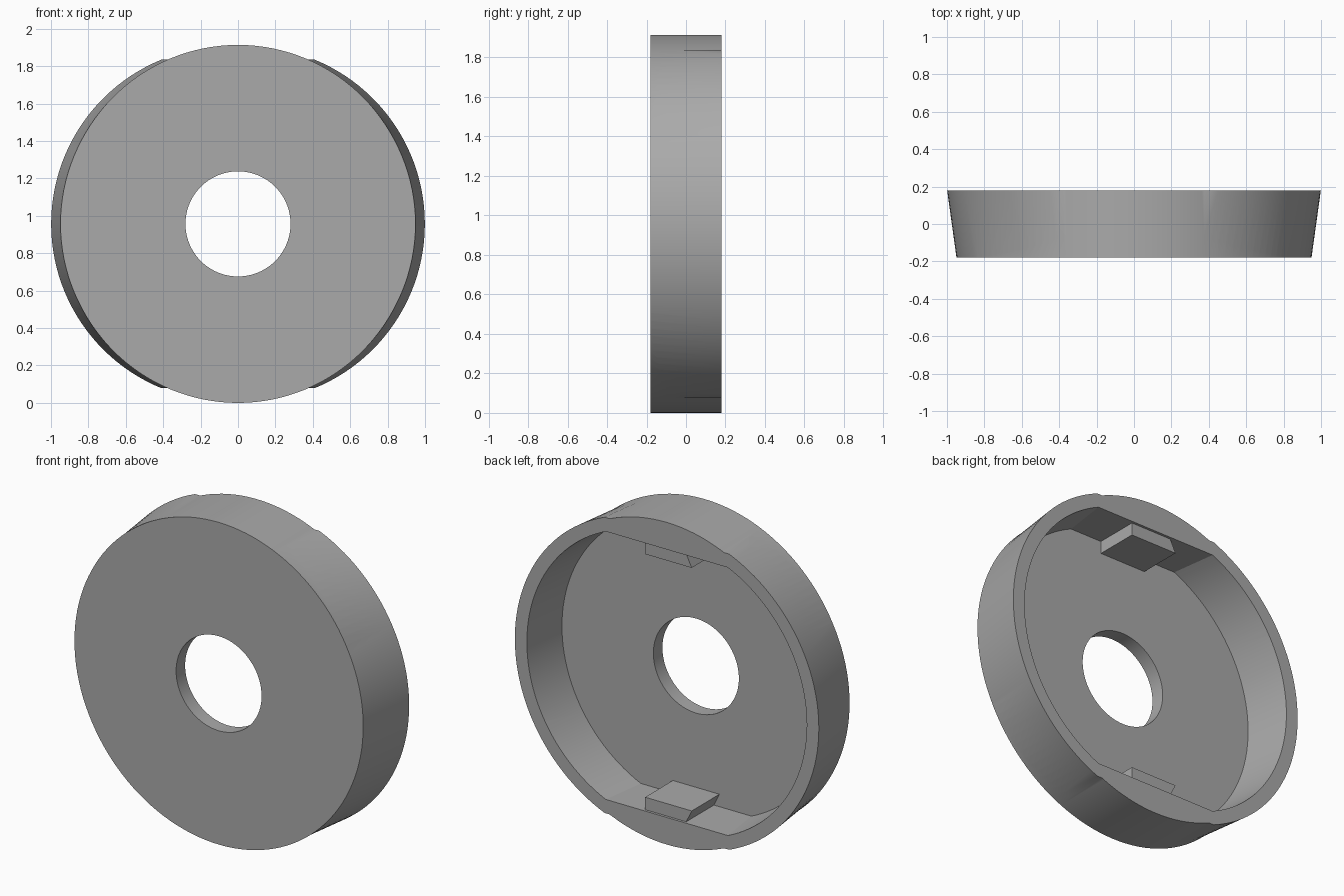
import bpy, bmesh, math

if "Cube" in bpy.data.objects:
    bpy.data.objects.remove(bpy.data.objects["Cube"])

CZ = 0.957               # height of the axis
FRONT, BACK = -0.18, 0.18
FLOOR = -0.095           # inner face of the front plate
FLARE = 0.05             # sideways shift of each half at the back

grey = bpy.data.materials.new("grey")
grey.diffuse_color = (0.40, 0.40, 0.40, 1)
grey.use_nodes = True
grey.node_tree.nodes["Principled BSDF"].inputs["Base Color"].default_value = grey.diffuse_color


def loft(name, sections):
    """Closed solid through matching (y, [(x, z), ...]) sections."""
    bm = bmesh.new()
    rings = [[bm.verts.new((x, y, z + CZ)) for x, z in pts] for y, pts in sections]
    n = len(rings[0])
    for a, b in zip(rings, rings[1:]):
        for i in range(n):
            j = (i + 1) % n
            bm.faces.new((a[i], a[j], b[j], b[i]))
    bm.faces.new(rings[0])
    bm.faces.new(rings[-1])
    bmesh.ops.recalc_face_normals(bm, faces=bm.faces)
    me = bpy.data.meshes.new(name)
    bm.to_mesh(me)
    bm.free()
    ob = bpy.data.objects.new(name, me)
    bpy.context.collection.objects.link(ob)
    me.materials.append(grey)
    return ob


def oval(rx, rz, n=128):
    return [(rx * math.cos(2 * math.pi * i / n), rz * math.sin(2 * math.pi * i / n))
            for i in range(n)]


def flared(r, clip, y, n=48):
    """Two arcs shifted outwards with depth, cut flat at top and bottom."""
    shift = FLARE * (y - FRONT) / (BACK - FRONT)
    a = math.asin(clip / r)
    arc = [(shift + r * math.cos(t), r * math.sin(t))
           for t in (-a + 2 * a * i / n for i in range(n + 1))]
    return arc + [(-x, -z) for x, z in arc]


def boolean(ob, other, op):
    mod = ob.modifiers.new(op.lower(), 'BOOLEAN')
    mod.operation, mod.object, mod.solver = op, other, 'EXACT'
    bpy.context.view_layer.objects.active = ob
    bpy.ops.object.modifier_apply(modifier=mod.name)
    bpy.data.objects.remove(other)


# cup body: round core joined with the flared side walls
cup = loft("cup_body", [(y, oval(0.947, 0.957)) for y in (FRONT, BACK)])
boolean(cup, loft("side_walls", [(y, flared(0.949, 0.8785, y)) for y in (FRONT, BACK)]), 'UNION')

# hollow back and centre hole
boolean(cup, loft("cavity", [(y, flared(0.87, 0.796, y)) for y in (FLOOR, BACK + 0.05)]), 'DIFFERENCE')
boolean(cup, loft("hole", [(y, oval(0.281, 0.281, 96)) for y in (-0.3, 0.3)]), 'DIFFERENCE')

bpy.ops.object.select_all(action='DESELECT')
cup.select_set(True)
bpy.context.view_layer.objects.active = cup
bpy.ops.object.shade_smooth_by_angle(angle=math.radians(25))

# clip tabs on the inner flats, undercut on one side
for name, s in (("upper_tab", 1), ("lower_tab", -1)):
    pts = [(0.153, s * 0.80), (0.153, s * 0.722), (-0.153, s * 0.722), (-0.115, s * 0.80)]
    loft(name, [(y, pts) for y in (FLOOR - 0.01, BACK - 0.015)])
